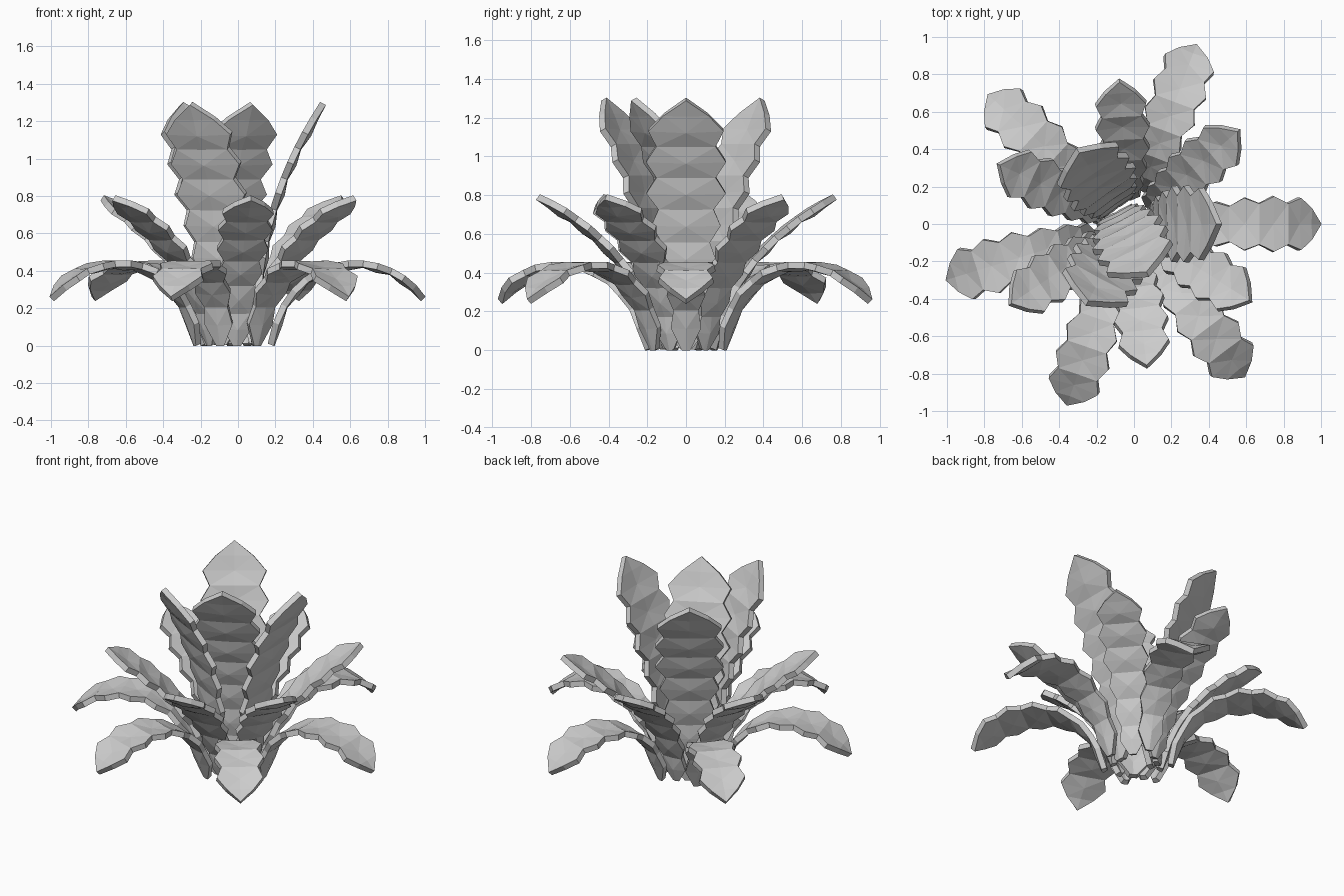
import bpy
import bmesh
from math import radians
from mathutils import Vector
from mathutils.geometry import interpolate_bezier

cube = bpy.data.objects.get("Cube")
if cube:
    bpy.data.objects.remove(cube, do_unlink=True)

# Single leaf colour
GREY = (0.6, 0.6, 0.6, 1.0)
leaf_mat = bpy.data.materials.new("leaf grey")
leaf_mat.use_nodes = True
leaf_mat.diffuse_color = GREY
leaf_mat.node_tree.nodes["Principled BSDF"].inputs["Base Color"].default_value = GREY

CENTRE = (-0.025, 0.0)
THICKNESS = 0.035


def leaf_mesh(name, path, width, teeth):
    """Serrated blade along a curve of (radius, height), with a rippled midrib."""
    start, handle_a, handle_b, end = [Vector((r, 0, z)) for r, z in path]
    last = 2 * teeth
    pts = interpolate_bezier(start, handle_a, handle_b, end, last + 2)
    bm = bmesh.new()
    ribs = []
    for i in range(last + 1):
        along = (pts[i + 1] - pts[max(i - 1, 0)]).normalized()
        up = along.cross(Vector((0, 1, 0)))
        half = width * (0.42 + 0.58 * min(1, i / last / 0.65))
        sink = 0.018               # midrib lies lower at each tooth
        if i == last:
            half *= 0.56           # halfway along the pointed end
            sink = 0.008
        elif i % 2 == 0:
            half *= 0.74           # notch between two teeth
            sink = 0.004
        if i == 0:
            half *= 0.4            # narrow root
        if i == last - 1:
            half *= 0.94           # shoulders of the pointed end
        side = Vector((0, half, 0))
        rib = [pts[i] + side, pts[i] - up * sink, pts[i] - side]
        ribs.append([bm.verts.new(p) for p in rib])
    for low, high in zip(ribs, ribs[1:]):
        for k in (0, 1):
            bm.faces.new((low[k], low[k + 1], high[k + 1], high[k]))
    # Pointed end
    tip = bm.verts.new(pts[-1])
    for k in (0, 1):
        bm.faces.new((ribs[-1][k], ribs[-1][k + 1], tip))
    bmesh.ops.triangulate(bm, faces=[f for f in bm.faces if len(f.verts) == 4],
                          quad_method='SHORT_EDGE')
    bmesh.ops.recalc_face_normals(bm, faces=bm.faces)
    mesh = bpy.data.meshes.new(name)
    bm.to_mesh(mesh)
    bm.free()
    mesh.materials.append(leaf_mat)
    return mesh


def place_leaf(mesh, name, angle, spot=CENTRE):
    leaf = bpy.data.objects.new(name, mesh)
    bpy.context.collection.objects.link(leaf)
    leaf.location = (spot[0], spot[1], 0)
    leaf.rotation_euler.z = radians(angle)
    solid = leaf.modifiers.new("thickness", 'SOLIDIFY')
    solid.thickness = THICKNESS
    solid.offset = 0


# Low drooping leaves
droop = leaf_mesh("drooping_leaf", [(0.2, 0.005), (0.29, 0.54), (0.84, 0.53), (1.015, 0.25)],
                  0.15, 6)
for n, angle in enumerate((0, 69.5, 137.5, 197, 251, 307)):
    place_leaf(droop, f"drooping_leaf_{n + 1}", angle)

# Middle spreading leaves
spread = leaf_mesh("spreading_leaf", [(0.14, 0.005), (0.2, 0.4), (0.5, 0.65), (0.77, 0.79)],
                   0.145, 6)
for n, angle in enumerate((40.5, 94, 155.5, 214, 277, 327.5)):
    place_leaf(spread, f"spreading_leaf_{n + 1}", angle)

# Tall upright leaves, the last one rooted off centre
tall = leaf_mesh("upright_leaf", [(0.12, 0.005), (0.12, 0.5), (0.22, 0.9), (0.48, 1.295)],
                 0.205, 7)
for n, angle in enumerate((0, 125, 242)):
    place_leaf(tall, f"upright_leaf_{n + 1}", angle)
place_leaf(tall, "upright_leaf_4", -63, (-0.145, 0.158))
